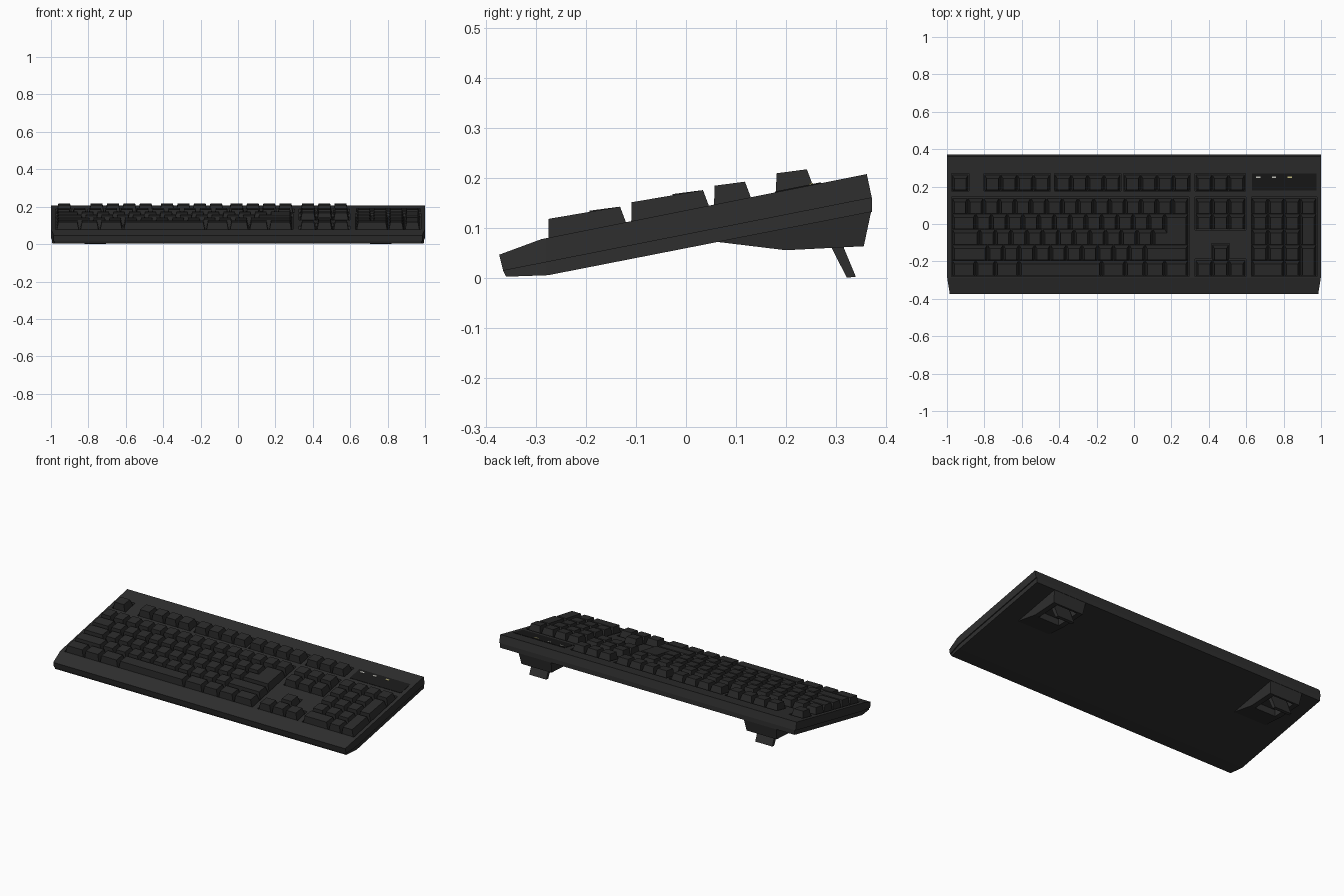
import bpy, bmesh
from mathutils import Vector

if "Cube" in bpy.data.objects:
    bpy.data.objects.remove(bpy.data.objects["Cube"])


def material(name, rgb):
    m = bpy.data.materials.new(name)
    m.diffuse_color = (*rgb, 1)
    m.use_nodes = True
    m.node_tree.nodes["Principled BSDF"].inputs["Base Color"].default_value = m.diffuse_color
    return m


CASE = material("case_black", (0.028, 0.028, 0.028))
KEY = material("key_black", (0.024, 0.024, 0.024))
GLOSS = material("panel_black", (0.01, 0.01, 0.01))
PALE = material("light_pale", (0.65, 0.65, 0.6))
YELLOW = material("light_yellow", (0.65, 0.6, 0.25))


def deck(y):
    """Height of the tilted top surface."""
    return 0.135 + 0.2 * y


def finish(name, bm, mat):
    bmesh.ops.recalc_face_normals(bm, faces=bm.faces)
    me = bpy.data.meshes.new(name)
    bm.to_mesh(me)
    bm.free()
    me.materials.append(mat)
    ob = bpy.data.objects.new(name, me)
    bpy.context.collection.objects.link(ob)
    return ob


def loft(bm, a, b):
    """Closed solid between two matching outlines."""
    va, vb = [bm.verts.new(p) for p in a], [bm.verts.new(p) for p in b]
    n = len(va)
    bm.faces.new(va)
    bm.faces.new(vb)
    for i in range(n):
        j = (i + 1) % n
        bm.faces.new((va[i], va[j], vb[j], vb[i]))


def prism(bm, profile, x0, x1):
    """Side profile (y, z) extruded along x."""
    loft(bm, [(x0, y, z) for y, z in profile], [(x1, y, z) for y, z in profile])


def deck_box(bm, x0, x1, y0, y1, low, high):
    """Box following the deck slope, heights relative to the deck."""
    prism(bm, [(y0, deck(y0) + low), (y1, deck(y1) + low),
               (y1, deck(y1) + high), (y0, deck(y0) + high)], x0, x1)


def cut(ob, cutter):
    mod = ob.modifiers.new("cut", "BOOLEAN")
    mod.operation = "DIFFERENCE"
    mod.solver = "EXACT"
    mod.use_self = True
    mod.object = cutter
    bpy.context.view_layer.objects.active = ob
    bpy.ops.object.modifier_apply(modifier=mod.name)
    bpy.data.objects.remove(cutter)


def shell(name, profile, half):
    bm = bmesh.new()
    prism(bm, profile, -half, half)
    # slanted front corners
    for s in (-1, 1):
        r = bmesh.ops.bisect_plane(
            bm, geom=bm.verts[:] + bm.edges[:] + bm.faces[:], clear_outer=True,
            plane_co=(s * half, -0.28, 0), plane_no=Vector((s * 0.094, -0.015, 0)).normalized())
        edges = [e for e in r["geom_cut"] if isinstance(e, bmesh.types.BMEdge)]
        bmesh.ops.contextual_create(bm, geom=edges)
    return finish(name, bm, CASE)


# Case: upper and lower shell
upper = shell("upper_case", [(-0.374, 0.046), (-0.29, 0.077), (0.362, deck(0.362)),
                             (0.372, 0.16), (-0.366, 0.014)], 1.0)
shell("lower_case", [(-0.366, 0.014), (0.372, 0.16), (0.372, 0.132),
                     (-0.276, 0.005), (-0.36, 0.002)], 0.994)

# Key rows, front edge of each, from space bar row to function row
ROW = [-0.276, -0.194, -0.11, -0.028, 0.056, 0.18]
U = 1.263 / 15
MAIN, NAV, PAD = -0.973, 0.33, 0.63
NAV_U, PAD_U = 0.265 / 3, 0.345 / 4
F_GROUPS = [(-0.973, 1), (-0.80, 4), (-0.423, 4), (-0.052, 4), (NAV, 3)]
F_U = 0.0875

# Shallow wells around the key groups
wells = [(MAIN, 0.29, 0, 4), (NAV, NAV + 0.265, 3, 4), (NAV, NAV + 0.265, 0, 0),
         (NAV + NAV_U, NAV + 2 * NAV_U, 1, 1), (PAD, PAD + 0.345, 0, 4)]
wells += [(x, x + n * F_U, 5, 5) for x, n in F_GROUPS]
bm = bmesh.new()
for x0, x1, r0, r1 in wells:
    deck_box(bm, x0 - 0.003, x1 + 0.003, ROW[r0] - 0.004, ROW[r1] + 0.089, -0.02, 0.08)
cut(upper, finish("well_cutter", bm, CASE))


def key(bm, x0, x1, row, rows=1):
    """Keycap: upright front, sloped sides and back."""
    f, last = ROW[row], ROW[row + rows - 1]
    yb, yt = last + 0.081, last + 0.062
    x0, x1, i = x0 + 0.0015, x1 - 0.0015, 0.011
    zt = deck(last) + 0.046
    zf = deck(f) + 0.038
    loft(bm,
         [(x0, f, deck(f) - 0.021), (x1, f, deck(f) - 0.021),
          (x1, yb, deck(yb) - 0.021), (x0, yb, deck(yb) - 0.021)],
         [(x0 + i, f + 0.001, zf), (x1 - i, f + 0.001, zf), (x1 - i, yt, zt), (x0 + i, yt, zt)])


def run(bm, x, unit, row, widths):
    for w in widths:
        key(bm, x, x + w * unit, row)
        x += w * unit


# Main typing block
bm = bmesh.new()
run(bm, MAIN, U, 4, [1] * 15)
run(bm, MAIN, U, 3, [1.5] + [1] * 12)
run(bm, MAIN, U, 2, [1.75] + [1] * 11 + [2.25])
run(bm, MAIN, U, 1, [2.25] + [1] * 10 + [2.75])
run(bm, MAIN, U, 0, [1.5, 1.25, 1.5, 5.25, 1.5, 1.25, 1.25, 1.5])
key(bm, MAIN + 13.5 * U, MAIN + 15 * U, 2, 2)
finish("typing_keys", bm, KEY)

# Function row
bm = bmesh.new()
for x, n in F_GROUPS:
    run(bm, x, F_U, 5, [1] * n)
finish("function_keys", bm, KEY)

# Navigation and arrow keys
bm = bmesh.new()
for r in (4, 3, 0):
    run(bm, NAV, NAV_U, r, [1] * 3)
run(bm, NAV + NAV_U, NAV_U, 1, [1])
finish("navigation_keys", bm, KEY)

# Number pad
bm = bmesh.new()
run(bm, PAD, PAD_U, 4, [1] * 4)
for r in (3, 2, 1):
    run(bm, PAD, PAD_U, r, [1] * 3)
run(bm, PAD, PAD_U, 0, [2, 1])
for r in (2, 0):
    key(bm, PAD + 3 * PAD_U, PAD + 4 * PAD_U, r, 2)
finish("number_pad_keys", bm, KEY)

# Indicator panel and lights
bm = bmesh.new()
deck_box(bm, 0.63, 0.975, 0.178, 0.27, -0.01, 0.002)
finish("indicator_panel", bm, GLOSS)
for i, mat in enumerate((PALE, PALE, YELLOW)):
    bm = bmesh.new()
    x = 0.663 + i * 0.0855
    deck_box(bm, x - 0.012, x + 0.012, 0.246, 0.254, -0.005, 0.004)
    finish(f"indicator_light_{i + 1}", bm, mat)

# Rear risers with folding feet
for side, s in (("right", 1), ("left", -1)):
    bm = bmesh.new()
    prof = [(0.06, 0.072), (0.2, 0.055), (0.356, 0.063), (0.371, 0.134)]
    prism(bm, prof, s * 0.65, s * 0.87)
    for v in bm.verts:
        if v.co.z < 0.07:
            v.co.x = s * (0.76 + (abs(v.co.x) - 0.76) * 0.92)
    riser = finish(f"riser_{side}", bm, CASE)
    bm = bmesh.new()
    prism(bm, [(0.19, 0.0), (0.345, 0.0), (0.345, 0.2), (0.19, 0.2)], s * 0.69, s * 0.83)
    cut(riser, finish("pocket_cutter", bm, CASE))
    bm = bmesh.new()
    prism(bm, [(0.261, 0.12), (0.291, 0.12), (0.34, 0.002), (0.322, 0.0)], s * 0.705, s * 0.82)
    finish(f"foot_{side}", bm, CASE)
